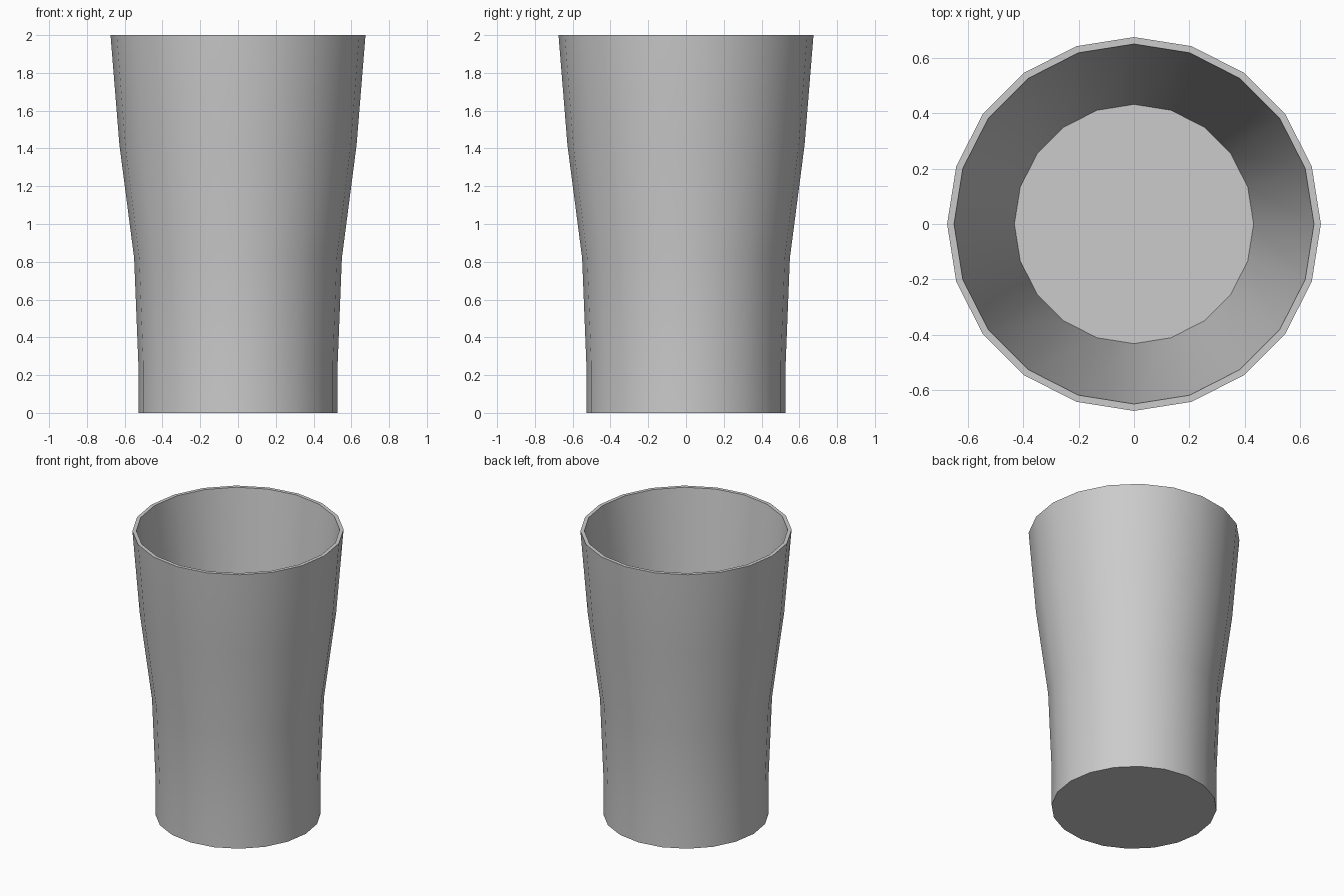
import bpy, bmesh, math

if "Cube" in bpy.data.objects:
    bpy.data.objects.remove(bpy.data.objects["Cube"])

SIDES = 20


def lathe(name, profile):
    bm = bmesh.new()
    rings = []
    for r, z in profile:
        rings.append([bm.verts.new((r * math.cos(a), r * math.sin(a), z))
                      for a in (2 * math.pi * i / SIDES for i in range(SIDES))])
    # wall bands between neighbouring rings
    for lo, hi in zip(rings, rings[1:]):
        for i in range(SIDES):
            j = (i + 1) % SIDES
            bm.faces.new((lo[i], lo[j], hi[j], hi[i]))
    # underside and inner floor
    bm.faces.new(rings[0][::-1])
    bm.faces.new(rings[-1])
    bmesh.ops.recalc_face_normals(bm, faces=bm.faces)
    mesh = bpy.data.meshes.new(name)
    bm.to_mesh(mesh)
    bm.free()
    obj = bpy.data.objects.new(name, mesh)
    bpy.context.collection.objects.link(obj)
    bpy.ops.object.select_all(action='DESELECT')
    obj.select_set(True)
    bpy.context.view_layer.objects.active = obj
    bpy.ops.object.shade_smooth_by_angle(angle=math.radians(30))
    return obj


# outer wall going up, flat rim, then tapered inside going down to a thick base
lathe("drinking_glass", [
    (0.528, 0.0), (0.528, 0.27), (0.55, 0.82), (0.628, 1.42), (0.675, 2.0),
    (0.65, 2.0), (0.432, 0.19),
])
